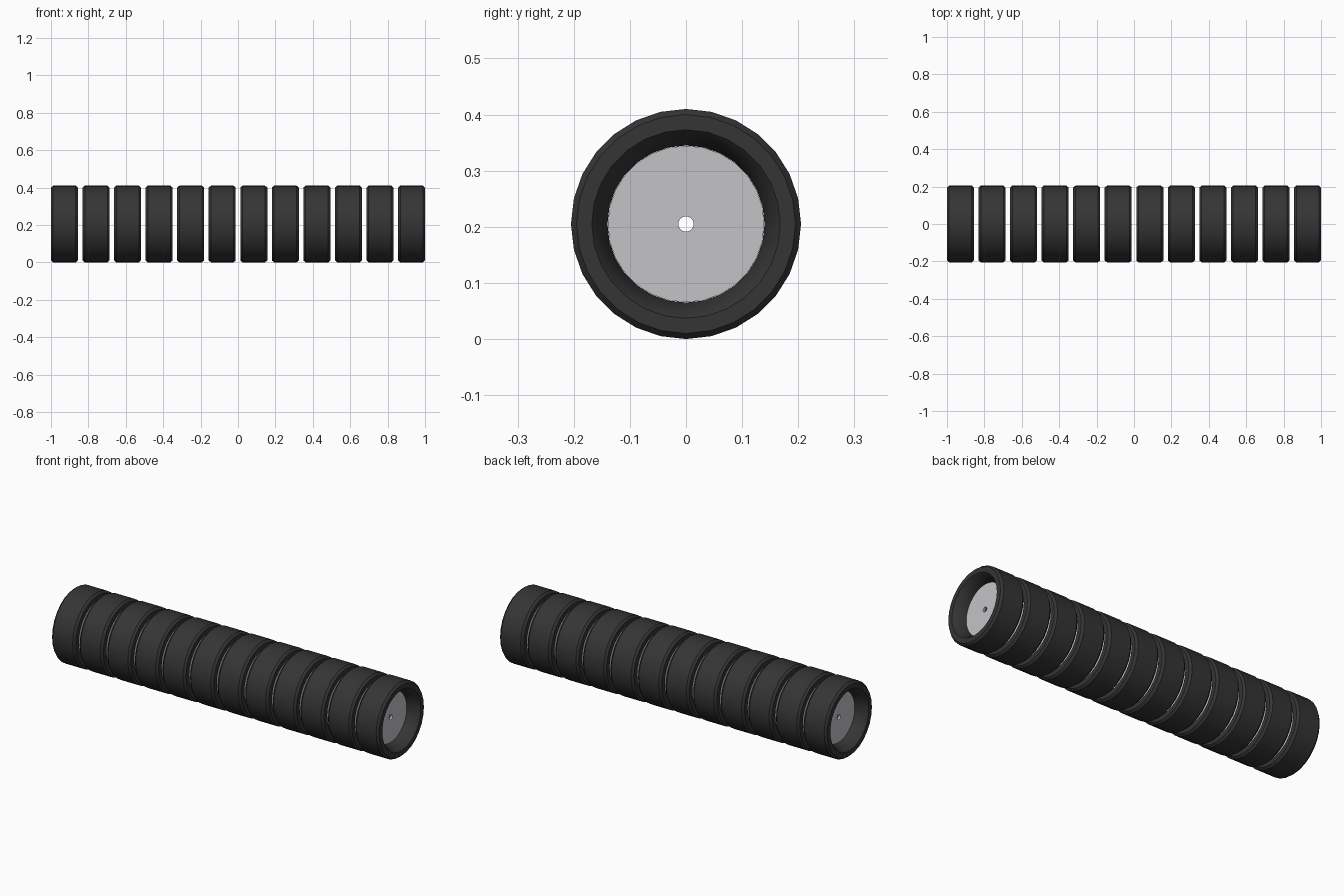
import bpy
import bmesh
import math

COUNT = 12
PITCH = 0.1687
HALF = 0.0722      # half width of one tyre
RADIUS = 0.205

cube = bpy.data.objects.get("Cube")
if cube:
    bpy.data.objects.remove(cube)


def make_material(name, colour):
    mat = bpy.data.materials.new(name)
    mat.use_nodes = True
    mat.diffuse_color = colour
    bsdf = mat.node_tree.nodes["Principled BSDF"]
    bsdf.inputs["Base Color"].default_value = colour
    bsdf.inputs["Roughness"].default_value = 0.7
    return mat


def revolve(name, profile, sides, mat):
    """Turn a closed (x, radius) profile around the x axis."""
    bm = bmesh.new()
    rings = []
    for i in range(sides):
        a = 2 * math.pi * i / sides
        rings.append([bm.verts.new((x, r * math.sin(a), r * math.cos(a)))
                      for x, r in profile])
    n = len(profile)
    for i in range(sides):
        here, there = rings[i], rings[(i + 1) % sides]
        for j in range(n):
            k = (j + 1) % n
            bm.faces.new((here[j], here[k], there[k], there[j]))
    bmesh.ops.recalc_face_normals(bm, faces=bm.faces[:])
    mesh = bpy.data.meshes.new(name)
    bm.to_mesh(mesh)
    bm.free()
    mesh.materials.append(mat)
    obj = bpy.data.objects.new(name, mesh)
    bpy.context.collection.objects.link(obj)
    bpy.ops.object.select_all(action="DESELECT")
    obj.select_set(True)
    bpy.context.view_layer.objects.active = obj
    bpy.ops.object.shade_smooth_by_angle(angle=math.radians(30))
    return obj


rubber = make_material("black rubber", (0.035, 0.035, 0.035, 1))
metal = make_material("light grey metal", (0.55, 0.55, 0.57, 1))

# Tyre: chamfered tread, flat sidewalls, opening that tapers to the hub
half_profile = [(HALF - 0.012, RADIUS), (HALF, RADIUS - 0.01),
                (HALF, 0.168), (HALF - 0.012, 0.158), (0.012, 0.14)]
tyre_profile = half_profile + [(-x, r) for x, r in reversed(half_profile)]

# Hub: thin disc with a small axle hole
hub_profile = [(0.006, 0.0135), (0.006, 0.1395), (-0.006, 0.1395), (-0.006, 0.0135)]

tyre = revolve("tyre_1", tyre_profile, 28, rubber)
hub = revolve("hub_disc_1", hub_profile, 28, metal)

# Row of identical wheels
for i in range(COUNT):
    x = (i - (COUNT - 1) / 2) * PITCH
    for part, base in ((tyre, "tyre"), (hub, "hub_disc")):
        obj = part
        if i:
            obj = part.copy()
            obj.name = f"{base}_{i + 1}"
            bpy.context.collection.objects.link(obj)
        obj.location = (x, 0, RADIUS)
